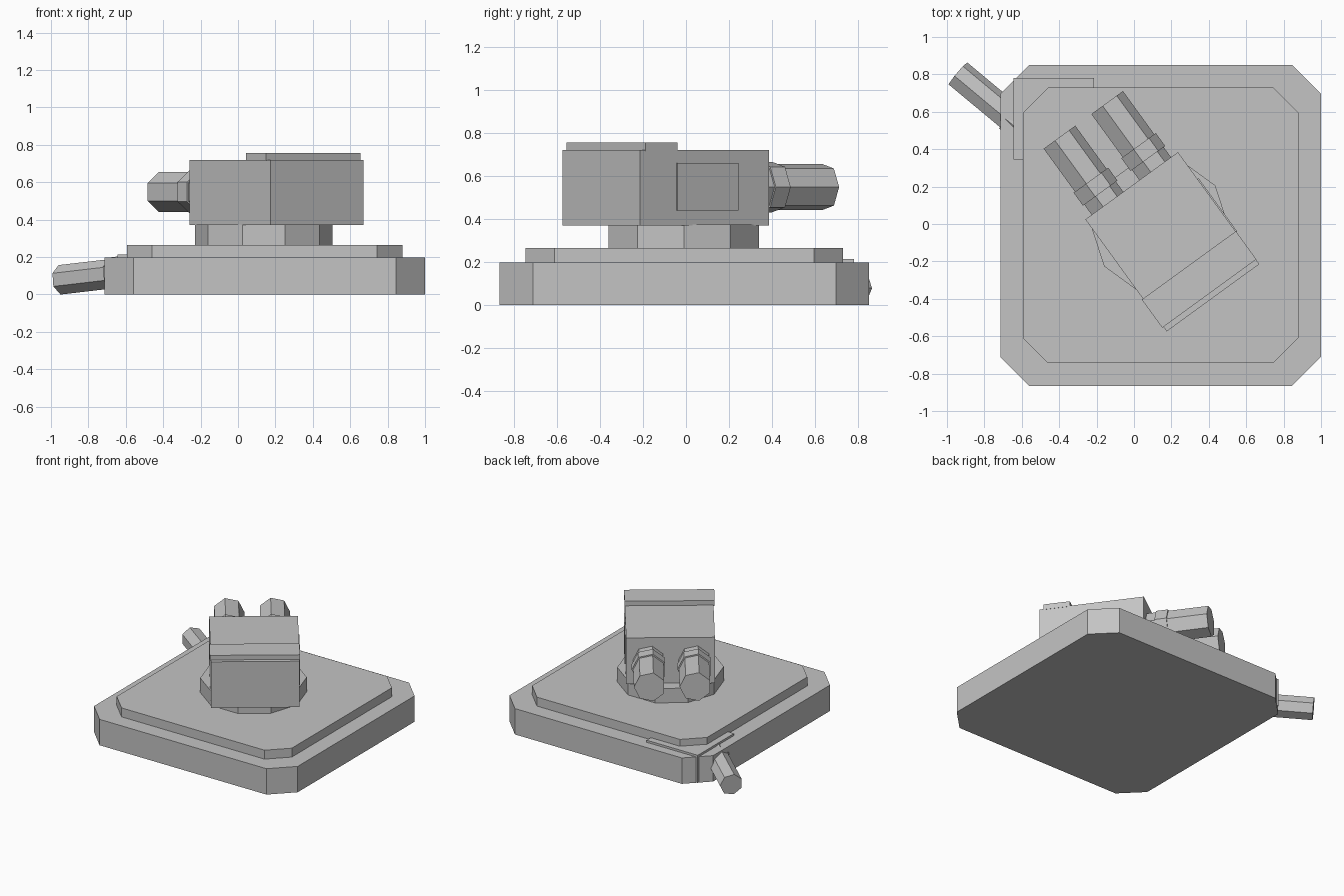
import bpy, bmesh
from math import cos, sin, pi, radians
from mathutils import Matrix, Vector

old = bpy.data.objects.get("Cube")
if old:
    bpy.data.objects.remove(old, do_unlink=True)

# One plain grey for everything
grey = bpy.data.materials.new("plain_grey")
grey.use_nodes = True
colour = (0.55, 0.55, 0.55, 1)
grey.diffuse_color = colour
grey.node_tree.nodes["Principled BSDF"].inputs["Base Color"].default_value = colour


def add_prism(name, outline, low, high, matrix=Matrix()):
    """Extrude a 2D outline from low to high along local z."""
    bm = bmesh.new()
    face = bm.faces.new([bm.verts.new((x, y, low)) for x, y in outline])
    top = bmesh.ops.extrude_face_region(bm, geom=[face])["geom"]
    moved = [v for v in top if isinstance(v, bmesh.types.BMVert)]
    bmesh.ops.translate(bm, verts=moved, vec=(0, 0, high - low))
    bmesh.ops.recalc_face_normals(bm, faces=bm.faces)
    mesh = bpy.data.meshes.new(name)
    bm.to_mesh(mesh)
    bm.free()
    mesh.materials.append(grey)
    obj = bpy.data.objects.new(name, mesh)
    obj.matrix_world = matrix
    bpy.context.collection.objects.link(obj)
    return obj


def polygon(sides, radius):
    return [(radius * cos(2 * pi * i / sides), radius * sin(2 * pi * i / sides))
            for i in range(sides)]


def rectangle(x0, x1, y0, y1):
    return [(x0, y0), (x1, y0), (x1, y1), (x0, y1)]


def cut_square(half, cut):
    """Square outline with its four corners cut off."""
    quarter = [Vector((half, half - cut)), Vector((half - cut, half))]
    return [(Matrix.Rotation(k * pi / 2, 2) @ p)[:] for k in range(4) for p in quarter]


def add_tube(name, tip, outward, length, radius, collar_near, collar_far, collar_radius):
    """Seven-sided tube running back from its tip, with a collar near its root."""
    d = Vector(outward).normalized()
    side = d.cross(Vector((0, 0, 1))).normalized()
    up = side.cross(d)
    frame = Matrix.Translation(tip) @ Matrix((side, up, -d)).transposed().to_4x4()
    add_prism(name, polygon(7, radius), 0, length, frame)
    add_prism(name + "_collar", polygon(7, collar_radius), collar_near, collar_far, frame)


# Stepped base and turning ring
centre = Matrix.Translation((0.1425, -0.0075, 0))
add_prism("base", cut_square(0.8575, 0.155), 0, 0.197, centre)
add_prism("base_step", cut_square(0.737, 0.135), 0.19, 0.265, centre)
add_prism("turning_ring", polygon(10, 0.3675), 0.26, 0.375,
          Matrix.Translation((0.1375, -0.01, 0)))

# Turned head: local x runs across it, local y points at the tubes
head = Matrix.Translation((0.205, -0.095, 0)) @ Matrix.Rotation(radians(36), 4, "Z")
add_prism("head", rectangle(-0.306, 0.306, -0.37, 0.37), 0.37, 0.72, head)
add_prism("head_top_plate", rectangle(-0.314, 0.308, -0.34, -0.154), 0.715, 0.755, head)
add_prism("head_side_panel", rectangle(0.3, 0.313, -0.16, 0.192), 0.44, 0.66, head)

# Twin tubes on the back of the head
for name, x in (("right_tube", -0.165), ("left_tube", 0.15)):
    add_tube(name, head @ Vector((x, 0.807, 0.548)), head.to_3x3() @ Vector((0, 1, 0)),
             0.46, 0.11, 0.285, 0.37, 0.12)

# Corner block with its sloping pipe
add_prism("corner_block", rectangle(-0.645, -0.215, 0.345, 0.78), 0.002, 0.213)
add_tube("corner_pipe", (-0.943, 0.801, 0.078), (-0.77, 0.64, -0.09),
         0.55, 0.081, 0.36, 0.42, 0.09)
